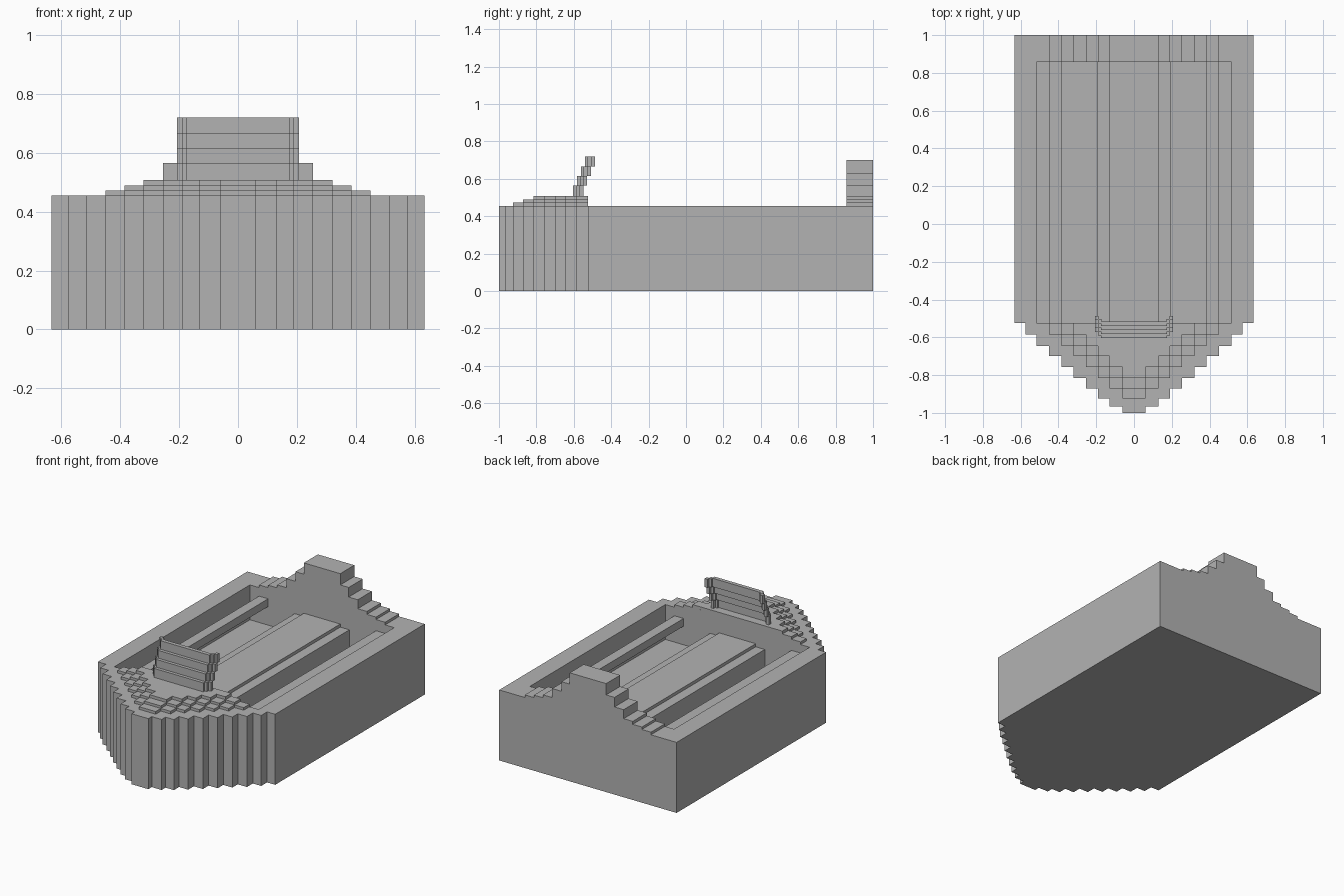
import bpy, bmesh
from mathutils import Vector

cube = bpy.data.objects.get("Cube")
if cube:
    bpy.data.objects.remove(cube, do_unlink=True)

grey = bpy.data.materials.new("plain grey")
grey.use_nodes = True
COLOUR = (0.45, 0.45, 0.45, 1)
grey.diffuse_color = COLOUR
grey.node_tree.nodes["Principled BSDF"].inputs["Base Color"].default_value = COLOUR


def prism(name, outline, direction):
    """Extrude a closed 3D outline along a direction."""
    bm = bmesh.new()
    face = bm.faces.new([bm.verts.new(p) for p in outline])
    new = bmesh.ops.extrude_face_region(bm, geom=[face])["geom"]
    verts = [v for v in new if isinstance(v, bmesh.types.BMVert)]
    bmesh.ops.translate(bm, verts=verts, vec=Vector(direction))
    bmesh.ops.recalc_face_normals(bm, faces=bm.faces)
    mesh = bpy.data.meshes.new(name)
    bm.to_mesh(mesh)
    bm.free()
    mesh.materials.append(grey)
    obj = bpy.data.objects.new(name, mesh)
    bpy.context.collection.objects.link(obj)
    return obj


def box(name, x0, x1, y0, y1, z0, z1):
    base = [(x0, y0, z0), (x1, y0, z0), (x1, y1, z0), (x0, y1, z0)]
    return prism(name, base, (0, 0, z1 - z0))


def stairs(steps, end):
    """Mirrored stepped outline from (half width, level) pairs, tip first."""
    half = []
    for (w, level), nxt in zip(steps, steps[1:] + [(0, end)]):
        half += [(w, level), (w, nxt[1])]
    return half + [(-x, v) for x, v in reversed(half)]


def boolean(target, other, operation):
    mod = target.modifiers.new(operation.lower(), "BOOLEAN")
    mod.object = other
    mod.operation = operation
    mod.solver = "EXACT"
    other.hide_render = True
    other.hide_viewport = True
    other.display_type = "WIRE"


# Stepped bow: half widths and front edges, starting at the tip
WIDTHS = [0.06, 0.13, 0.19, 0.255, 0.32, 0.385, 0.45, 0.515, 0.575, 0.633]
FRONTS = [-1.0, -0.965, -0.925, -0.872, -0.815, -0.757, -0.70, -0.645, -0.585, -0.525]
DECK, FLOOR = 0.455, 0.23
COCKPIT_FRONT, COCKPIT_BACK = FRONTS[-1], 0.857

# Hull with the cockpit cut out
plan = stairs(list(zip(WIDTHS, FRONTS)), 1.0)
hull = prism("hull", [(x, y, 0) for x, y in plan], (0, 0, DECK))
cutter = box("cockpit_cutter", -0.515, 0.515, COCKPIT_FRONT, COCKPIT_BACK, FLOOR, 0.6)
boolean(hull, cutter, "DIFFERENCE")

# Stepped stern board rising from the hull
levels = [0.70, 0.627, 0.565, 0.507, 0.488, 0.472]
profile = stairs(list(zip(WIDTHS[1:7], levels)), DECK)
stern = prism("stern_board", [(x, COCKPIT_BACK, z) for x, z in profile],
              (0, 1 - COCKPIT_BACK, 0))
boolean(hull, stern, "UNION")

# Three stacked foredeck layers, each one step smaller
tops = [DECK, 0.472, 0.488, 0.507]
for n in range(3):
    count = 7 - n
    steps = list(zip(WIDTHS[:count], FRONTS[n + 2:n + 2 + count]))
    outline = stairs(steps, COCKPIT_FRONT)
    prism("foredeck_layer_%d" % (n + 1), [(x, y, tops[n]) for x, y in outline],
          (0, 0, tops[n + 1] - tops[n]))

# Windshield: leaning rows with side posts swept back
heights = [0.507, 0.565, 0.615, 0.665, 0.72]
for i in range(4):
    y, z0, z1 = -0.604 + 0.021 * i, heights[i], heights[i + 1]
    box("windshield_row_%d" % (i + 1), -0.175, 0.175, y, y + 0.025, z0, z1)
    for side, s in (("left", 1), ("right", -1)):
        for j, (a, b) in enumerate([(0.172, 0.19), (0.188, 0.207)]):
            back = y + 0.018 * (j + 1)
            box("windshield_post_%s_%d_%d" % (side, i + 1, j + 1),
                min(a * s, b * s), max(a * s, b * s), back - 0.003, back + 0.019, z0, z1)

# Central engine box with a raised lid
box("centre_box", -0.195, 0.195, COCKPIT_FRONT, COCKPIT_BACK, FLOOR, 0.355)
box("centre_lid", -0.13, 0.13, COCKPIT_FRONT, COCKPIT_BACK, 0.355, 0.375)

# Side rails along the cockpit
for side, x in (("left", 0.385), ("right", -0.45)):
    box("side_rail_" + side, x, x + 0.065, COCKPIT_FRONT, COCKPIT_BACK, 0.35, 0.40)
